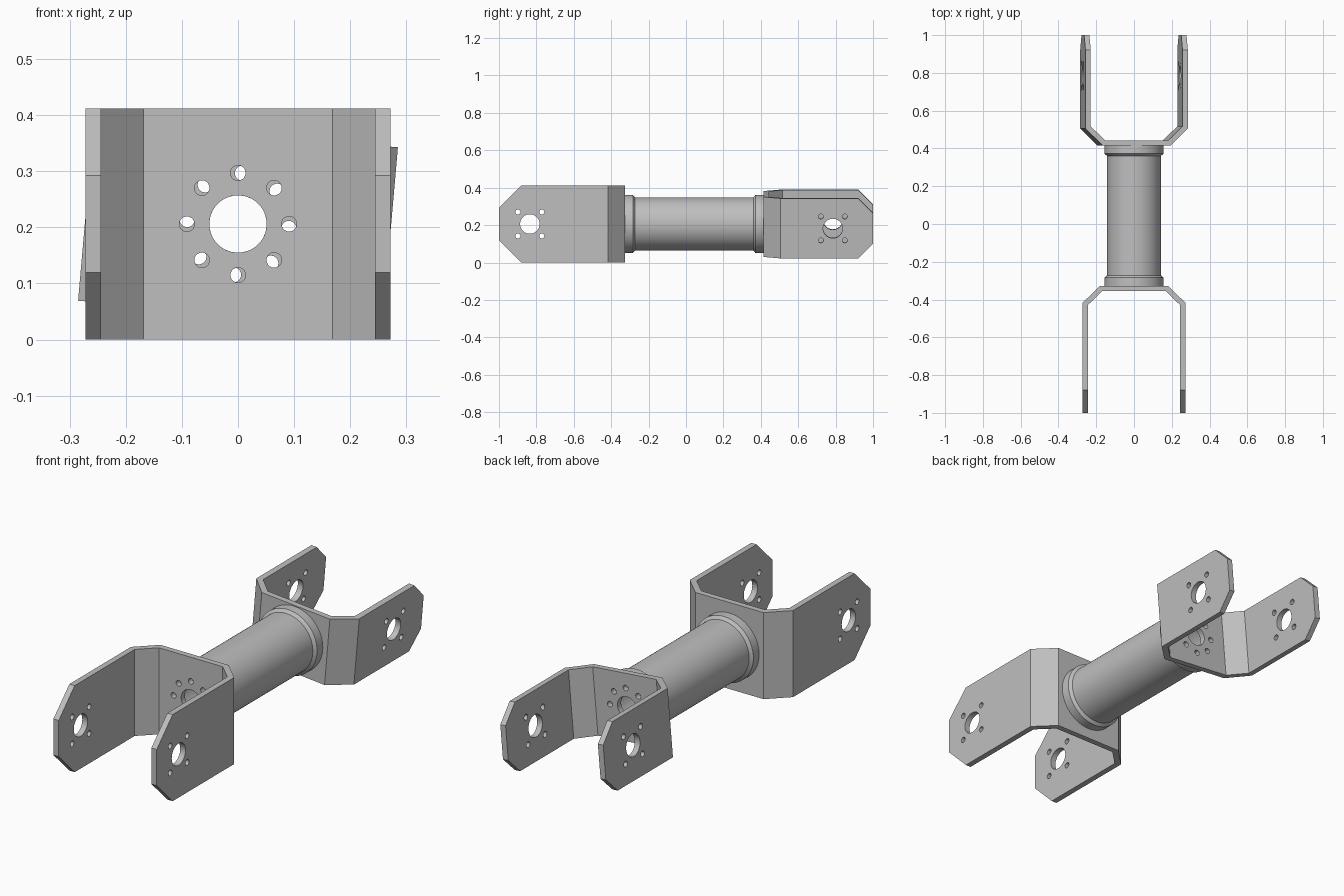
import bpy, bmesh, math
from mathutils import Matrix, Vector

cube = bpy.data.objects.get("Cube")
if cube:
    bpy.data.objects.remove(cube, do_unlink=True)

AXIS_Z = 0.206   # height of the shaft axis
WIDTH = 0.272    # half width of both forks
THICK = 0.028    # plate thickness

steel = bpy.data.materials.new("grey_steel")
steel.use_nodes = True
steel.diffuse_color = (0.52, 0.52, 0.52, 1)
steel.node_tree.nodes["Principled BSDF"].inputs["Base Color"].default_value = steel.diffuse_color


def make_object(name, bm):
    bmesh.ops.recalc_face_normals(bm, faces=bm.faces)
    mesh = bpy.data.meshes.new(name)
    bm.to_mesh(mesh)
    bm.free()
    mesh.materials.append(steel)
    obj = bpy.data.objects.new(name, mesh)
    bpy.context.collection.objects.link(obj)
    return obj


def select_only(obj):
    bpy.ops.object.select_all(action="DESELECT")
    obj.select_set(True)
    bpy.context.view_layer.objects.active = obj


def drill(bm, centre, axis, radius, depth, sides):
    turn = Vector((0, 0, 1)).rotation_difference(Vector(axis)).to_matrix().to_4x4()
    bmesh.ops.create_cone(bm, cap_ends=True, segments=sides, radius1=radius, radius2=radius,
                          depth=depth, matrix=Matrix.Translation(centre) @ turn)


def fork(name, length, half_height, chamfer, hole_inset):
    # Bent strip: half an outline, mirrored, then extruded upward
    outer = [(0.18, 0), (WIDTH, 0.09), (WIDTH, length)]
    inner = [(WIDTH - THICK, length), (WIDTH - THICK, 0.102), (0.168, THICK)]
    half = outer + inner
    outline = half + [(-x, y) for x, y in reversed(half)]
    bm = bmesh.new()
    base = bm.faces.new([bm.verts.new((x, y, -half_height)) for x, y in outline])
    up = bmesh.ops.extrude_face_region(bm, geom=[base])
    bmesh.ops.translate(bm, vec=(0, 0, 2 * half_height),
                        verts=[v for v in up["geom"] if isinstance(v, bmesh.types.BMVert)])

    # Cut the arm corners off
    for side in (-1, 1):
        bmesh.ops.bisect_plane(bm, geom=bm.verts[:] + bm.edges[:] + bm.faces[:],
                               plane_co=(0, length - chamfer, side * half_height),
                               plane_no=(0, 1, side), clear_outer=True)
        bmesh.ops.holes_fill(bm, edges=[e for e in bm.edges if e.is_boundary])
    obj = make_object(name, bm)

    # Bore and bolt circle in the plate, bearing and bolt holes in the arms
    cut = bmesh.new()
    drill(cut, (0, THICK / 2, 0), (0, 1, 0), 0.051, 0.1, 48)
    for i in range(8):
        a = i * math.pi / 4
        drill(cut, (0.091 * math.cos(a), THICK / 2, 0.091 * math.sin(a)), (0, 1, 0), 0.0135, 0.1, 20)
    hole_y = length - hole_inset
    for x in (-WIDTH, WIDTH):
        drill(cut, (x, hole_y, 0), (1, 0, 0), 0.052, 0.15, 48)
        for dy in (-0.064, 0.064):
            for dz in (-0.064, 0.064):
                drill(cut, (x, hole_y + dy, dz), (1, 0, 0), 0.0135, 0.15, 20)
    cutter = make_object(name + "_cutter", cut)
    cutter.hide_render = True
    mod = obj.modifiers.new("holes", "BOOLEAN")
    mod.operation = "DIFFERENCE"
    mod.solver = "EXACT"
    mod.object = cutter
    select_only(obj)
    bpy.ops.object.modifier_apply(modifier=mod.name)
    bpy.data.objects.remove(cutter, do_unlink=True)
    select_only(obj)
    bpy.ops.object.shade_smooth_by_angle(angle=math.radians(30))
    return obj


front_fork = fork("front_fork", 0.673, 0.206, 0.12, 0.165)
front_fork.location = (0, -0.327, AXIS_Z)
front_fork.rotation_euler = (0, 0, math.pi)

# The rear fork is twisted slightly around the shaft
rear_fork = fork("rear_fork", 0.585, 0.161, 0.08, 0.215)
rear_fork.location = (0, 0.415, AXIS_Z)
rear_fork.rotation_euler = (0, math.radians(5), 0)


def lathe(name, profile):
    # Closed (radius, y) profile spun around the shaft axis
    bm = bmesh.new()
    verts = [bm.verts.new((r, y, 0)) for r, y in profile]
    edges = [bm.edges.new((verts[i - 1], verts[i])) for i in range(len(verts))]
    bmesh.ops.spin(bm, geom=verts + edges, cent=(0, 0, 0), axis=(0, 1, 0),
                   angle=math.tau, steps=72, use_duplicate=False)
    bmesh.ops.remove_doubles(bm, verts=bm.verts, dist=0.0001)
    obj = make_object(name, bm)
    obj.location.z = AXIS_Z
    select_only(obj)
    bpy.ops.object.shade_smooth_by_angle(angle=math.radians(30))


# Hollow shaft with a chamfered collar at each end
lathe("shaft_tube", [
    (0.12, -0.327), (0.156, -0.327), (0.156, -0.284), (0.142, -0.272),
    (0.142, 0.36), (0.156, 0.372), (0.156, 0.415), (0.12, 0.415)])
